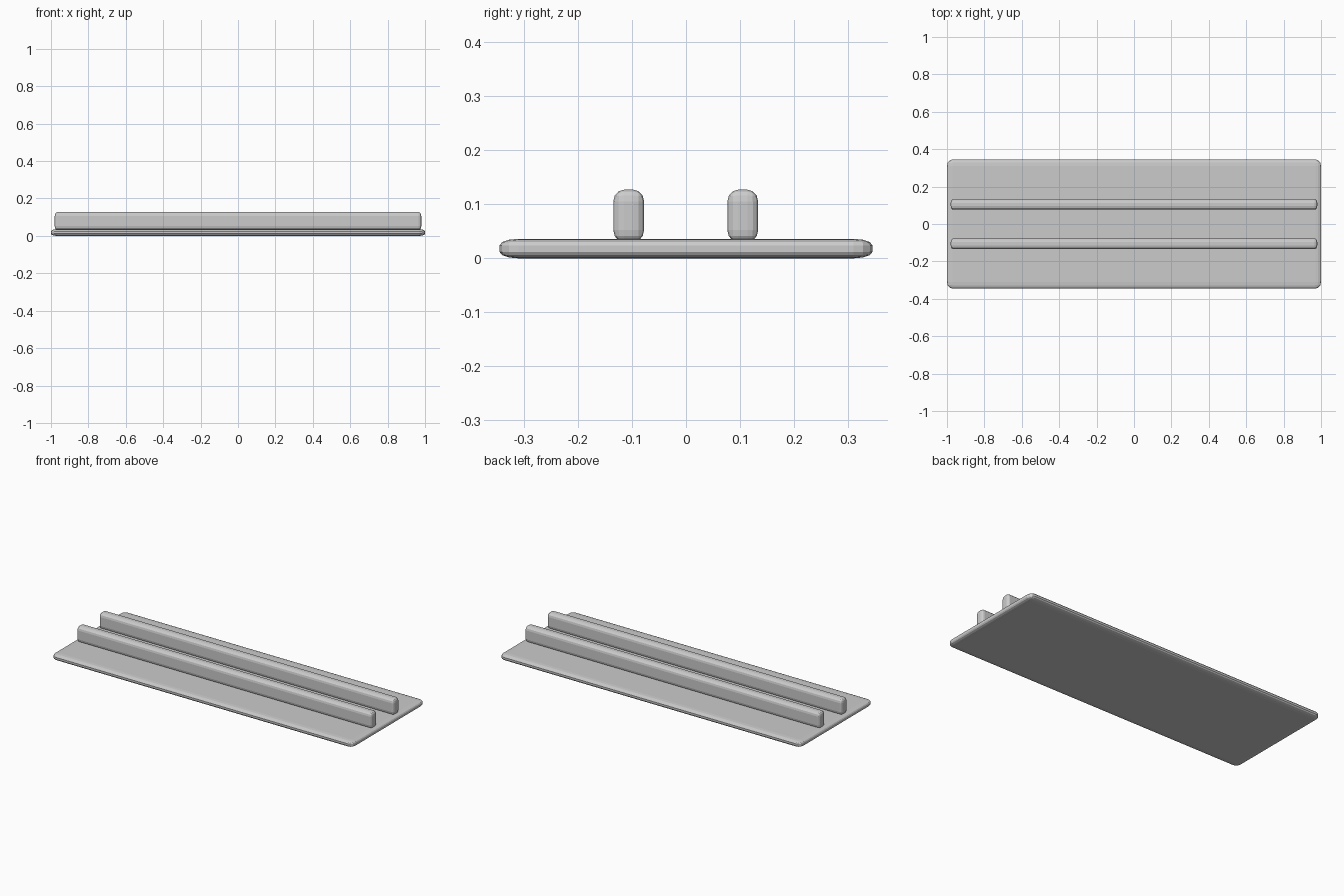
import bpy
import bmesh
from mathutils import Matrix, Vector

if "Cube" in bpy.data.objects:
    bpy.data.objects.remove(bpy.data.objects["Cube"], do_unlink=True)

# Plain grey finish
grey = bpy.data.materials.new("light_grey")
grey.use_nodes = True
colour = (0.6, 0.6, 0.6, 1)
grey.diffuse_color = colour
grey.node_tree.nodes["Principled BSDF"].inputs["Base Color"].default_value = colour


def rounded_bar(name, low, high, radii, segments):
    """Box between two corners, with a different edge rounding along each axis."""
    low, high, radii = Vector(low), Vector(high), Vector(radii)
    size = high - low
    bm = bmesh.new()
    bmesh.ops.create_cube(bm, size=1)
    bmesh.ops.scale(bm, vec=[s / r for s, r in zip(size, radii)], verts=bm.verts)
    bmesh.ops.bevel(bm, geom=bm.edges[:], offset=1, offset_type='OFFSET',
                    segments=segments, profile=0.5, affect='EDGES')
    bmesh.ops.scale(bm, vec=radii, verts=bm.verts)
    bmesh.ops.transform(bm, matrix=Matrix.Translation((low + high) / 2), verts=bm.verts)
    mesh = bpy.data.meshes.new(name)
    bm.to_mesh(mesh)
    bm.free()
    mesh.materials.append(grey)
    obj = bpy.data.objects.new(name, mesh)
    bpy.context.collection.objects.link(obj)
    return obj


# Base plate with thin softened rim
rounded_bar("base_plate", (-1, -0.345, 0), (1, 0.345, 0.036), (0.03, 0.035, 0.012), 3)

# Two long rails standing on the plate
for name, y in (("front_rail", -0.106), ("back_rail", 0.105)):
    rounded_bar(name, (-0.98, y - 0.0285, 0.03), (0.98, y + 0.0285, 0.127),
                (0.014, 0.02, 0.022), 3)
